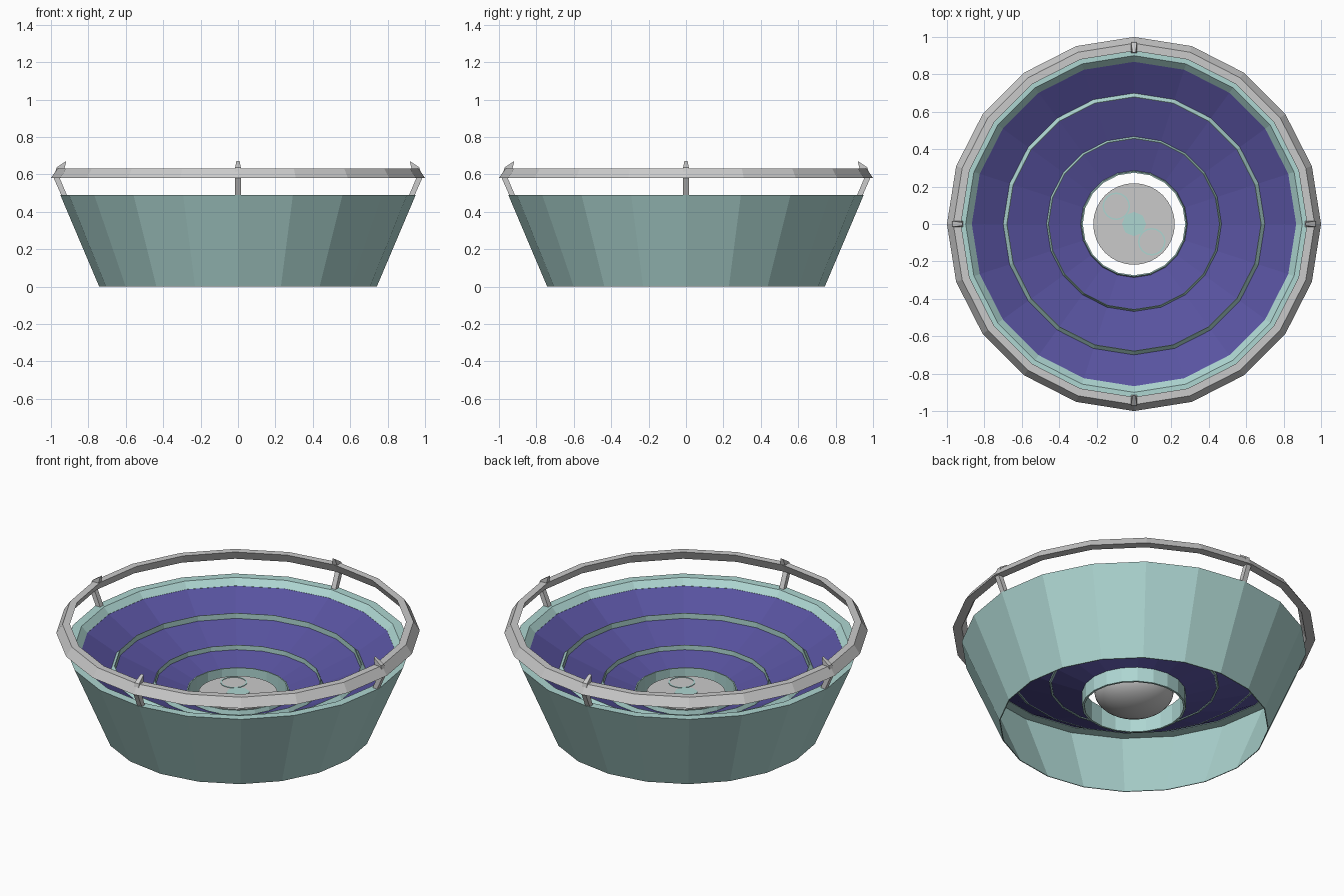
import bpy, bmesh, math

if "Cube" in bpy.data.objects:
    bpy.data.objects.remove(bpy.data.objects["Cube"])

SIDES = 20


def material(name, rgb):
    m = bpy.data.materials.new(name)
    m.diffuse_color = (*rgb, 1)
    m.use_nodes = True
    m.node_tree.nodes["Principled BSDF"].inputs["Base Color"].default_value = m.diffuse_color
    return m


teal = material("pale teal", (0.42, 0.67, 0.64))
purple = material("deep purple", (0.098, 0.086, 0.35))
grey = material("light grey", (0.59, 0.59, 0.59))


def finish(bm, name, mat):
    bmesh.ops.recalc_face_normals(bm, faces=bm.faces)
    me = bpy.data.meshes.new(name)
    bm.to_mesh(me)
    bm.free()
    me.materials.append(mat)
    ob = bpy.data.objects.new(name, me)
    bpy.context.collection.objects.link(ob)
    return ob


def lathe(name, profile, mat, n=SIDES, centre=(0, 0)):
    """Spin a closed (radius, z) outline around a vertical axis."""
    bm = bmesh.new()
    rings = []
    for r, z in profile:
        if r == 0:
            rings.append([bm.verts.new((*centre, z))] * n)
        else:
            rings.append([bm.verts.new((centre[0] + r * math.cos(2 * math.pi * i / n),
                                        centre[1] + r * math.sin(2 * math.pi * i / n), z))
                          for i in range(n)])
    for k in range(len(rings)):
        a, b = rings[k], rings[(k + 1) % len(rings)]
        for i in range(n):
            j = (i + 1) % n
            vs = list(dict.fromkeys((a[i], a[j], b[j], b[i])))
            if len(vs) > 2:
                bm.faces.new(vs)
    return finish(bm, name, mat)


# Flared outer wall with its folded rim
lathe("outer_wall", [(0.742, 0), (0.95, 0.49), (0.90, 0.49), (0.867, 0.455),
                     (0.867, 0.445), (0.925, 0.445), (0.737, 0)], teal)

# Three sloping purple bands
for i, (r0, z0, r1, z1) in enumerate([(0.872, 0.457, 0.69, 0.35),
                                      (0.69, 0.35, 0.46, 0.26),
                                      (0.46, 0.26, 0.28, 0.205)]):
    lathe(f"bowl_band_{i + 1}", [(r0, z0), (r1, z1), (r1, z1 - 0.006), (r0, z0 - 0.006)], purple)

# Raised lips between the bands: sloped outside, upright inside
for i, (r0, r1, z0, z1) in enumerate([(0.703, 0.677, 0.352, 0.377),
                                      (0.469, 0.455, 0.26, 0.287)]):
    lathe(f"bowl_lip_{i + 1}", [(r0, z0), (r1 + 0.003, z1), (r1, z1),
                                (r1, z0 - 0.012), (r1 + 0.01, z0 - 0.012)], teal)

# Open tube at the middle of the bowl
lathe("centre_tube", [(0.286, 0.113), (0.286, 0.21), (0.281, 0.233), (0.274, 0.233),
                      (0.274, 0.113)], teal)

# Rounded hub with a flat top
N = 8
hub = [(0, 0.21)] + [(0.218 * math.cos(k * math.pi / 2 / N), 0.21 - 0.125 * math.sin(k * math.pi / 2 / N))
                     for k in range(N)] + [(0, 0.085)]
ob = lathe("hub", hub, grey, 32)
for p in ob.data.polygons:
    p.use_smooth = p.normal.z < 0.5

# Thin markings on the hub top
lathe("hub_centre_mark", [(0, 0.213), (0.065, 0.213), (0.065, 0.209), (0, 0.209)], teal, 8)
for i, s in enumerate((-1, 1)):
    lathe(f"hub_ring_mark_{i + 1}", [(0.074, 0.213), (0.066, 0.213), (0.066, 0.209), (0.074, 0.209)],
          teal, 16, (0.095 * s, -0.095 * s))

# Floating top rail
lathe("top_rail", [(1.0, 0.58), (0.966, 0.632), (0.925, 0.632), (0.95, 0.58)], grey)

# Four bent posts that hold the rail
outline = [(0.93, 0.455), (0.945, 0.49), (0.985, 0.58), (0.97, 0.637), (0.918, 0.672),
           (0.928, 0.63), (0.953, 0.58), (0.915, 0.49), (0.90, 0.455)]
for k, side in enumerate(("right", "back", "left", "front")):
    bm = bmesh.new()
    c, s = [(1, 0), (0, 1), (-1, 0), (0, -1)][k]
    caps = []
    for t in (-0.015, 0.015):
        vs = []
        for r, z in outline:
            w = t * (0.6 if z > 0.65 else 1)
            vs.append(bm.verts.new((r * c - w * s, r * s + w * c, z)))
        caps.append(vs)
        bm.faces.new(vs)
    for i in range(len(outline)):
        j = (i + 1) % len(outline)
        bm.faces.new((caps[0][i], caps[0][j], caps[1][j], caps[1][i]))
    finish(bm, f"{side}_post", grey)
